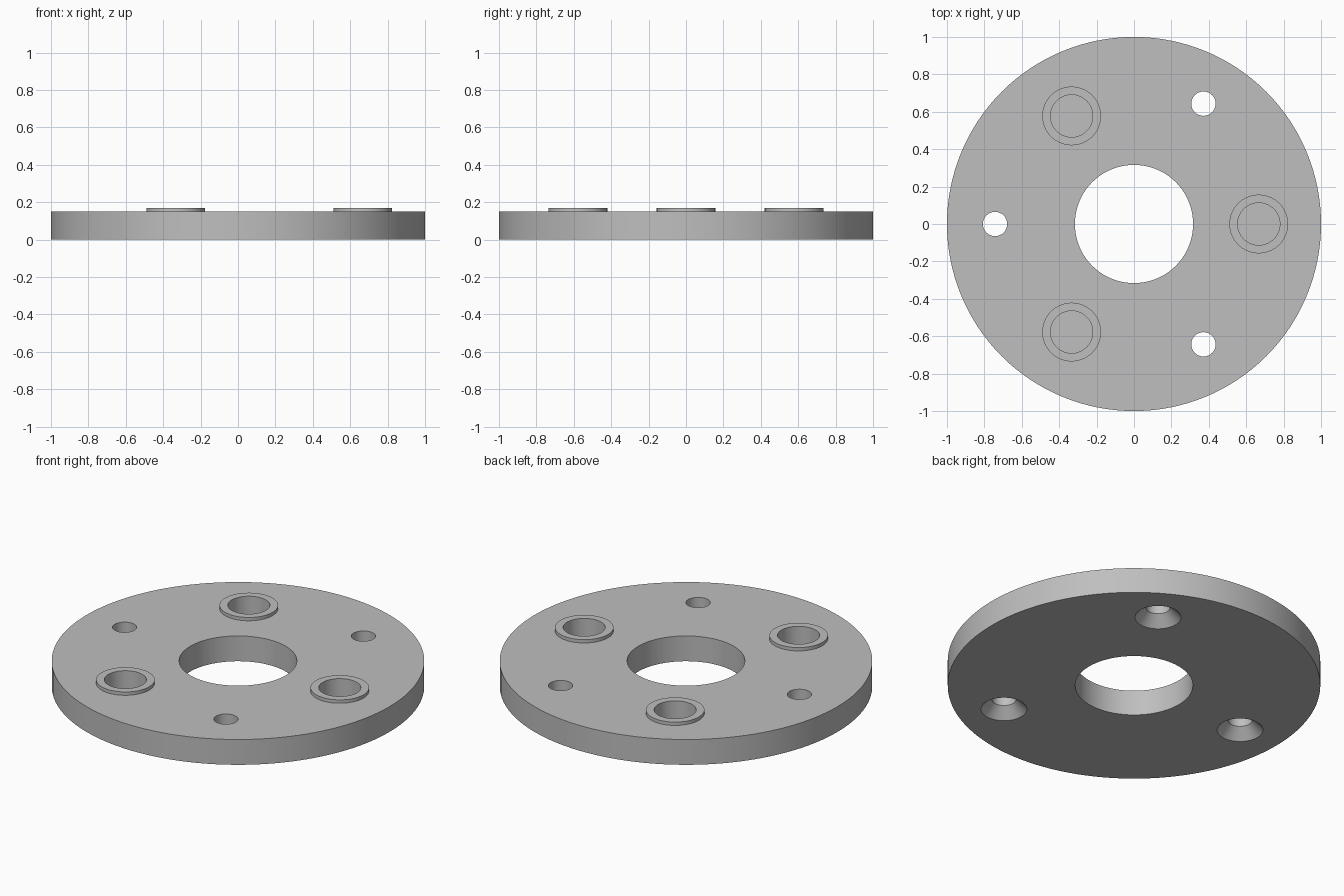
import bpy
import bmesh
from math import cos, sin, pi

cube = bpy.data.objects.get("Cube")
if cube:
    bpy.data.objects.remove(cube, do_unlink=True)

grey = bpy.data.materials.new("plain grey")
grey.use_nodes = True
colour = (0.52, 0.52, 0.52, 1)
grey.diffuse_color = colour
grey.node_tree.nodes["Principled BSDF"].inputs["Base Color"].default_value = colour

PLATE_TOP = 0.15
BOSS_TOP = 0.17
ABOVE = 0.3


def turned(name, profile, centre=(0, 0), sides=64):
    """Closed solid of stacked rings, from (radius, z) pairs, bottom to top."""
    bm = bmesh.new()
    rings = []
    for r, z in profile:
        rings.append([bm.verts.new((centre[0] + r * cos(2 * pi * i / sides),
                                    centre[1] + r * sin(2 * pi * i / sides), z))
                      for i in range(sides)])
    for low, high in zip(rings, rings[1:]):
        for i in range(sides):
            j = (i + 1) % sides
            bm.faces.new((low[i], low[j], high[j], high[i]))
    bm.faces.new(rings[0][::-1])
    bm.faces.new(rings[-1])
    mesh = bpy.data.meshes.new(name)
    bm.to_mesh(mesh)
    bm.free()
    mesh.materials.append(grey)
    obj = bpy.data.objects.new(name, mesh)
    bpy.context.collection.objects.link(obj)
    return obj


def combine(target, tool, operation):
    """Apply one boolean and discard the tool."""
    bpy.context.view_layer.objects.active = target
    mod = target.modifiers.new(operation, "BOOLEAN")
    mod.operation = operation
    mod.solver = "EXACT"
    mod.object = tool
    bpy.ops.object.modifier_apply(modifier=mod.name)
    bpy.data.objects.remove(tool, do_unlink=True)


def around(radius, start):
    """Three centres spaced evenly on a circle."""
    return [(radius * cos(start + k * 2 * pi / 3), radius * sin(start + k * 2 * pi / 3))
            for k in range(3)]


# Round plate with a central bore
plate = turned("flange_plate", [(1, 0), (1, PLATE_TOP)], sides=128)
combine(plate, turned("bore_cutter", [(0.316, -0.1), (0.316, ABOVE)], sides=96), "DIFFERENCE")

# Raised bosses with blind sockets
for c in around(0.667, 0):
    combine(plate, turned("boss", [(0.157, 0.1), (0.157, BOSS_TOP)], c), "UNION")
    combine(plate, turned("socket_cutter", [(0.113, 0.04), (0.113, ABOVE)], c), "DIFFERENCE")

# Screw holes countersunk from below
for c in around(0.743, pi / 3):
    countersink = [(0.143, -0.02), (0.065, 0.06), (0.065, ABOVE)]
    combine(plate, turned("screw_cutter", countersink, c), "DIFFERENCE")

# Smooth walls with crisp rims
bpy.ops.object.select_all(action="DESELECT")
plate.select_set(True)
bpy.context.view_layer.objects.active = plate
bpy.ops.object.shade_smooth_by_angle(angle=pi / 6)
